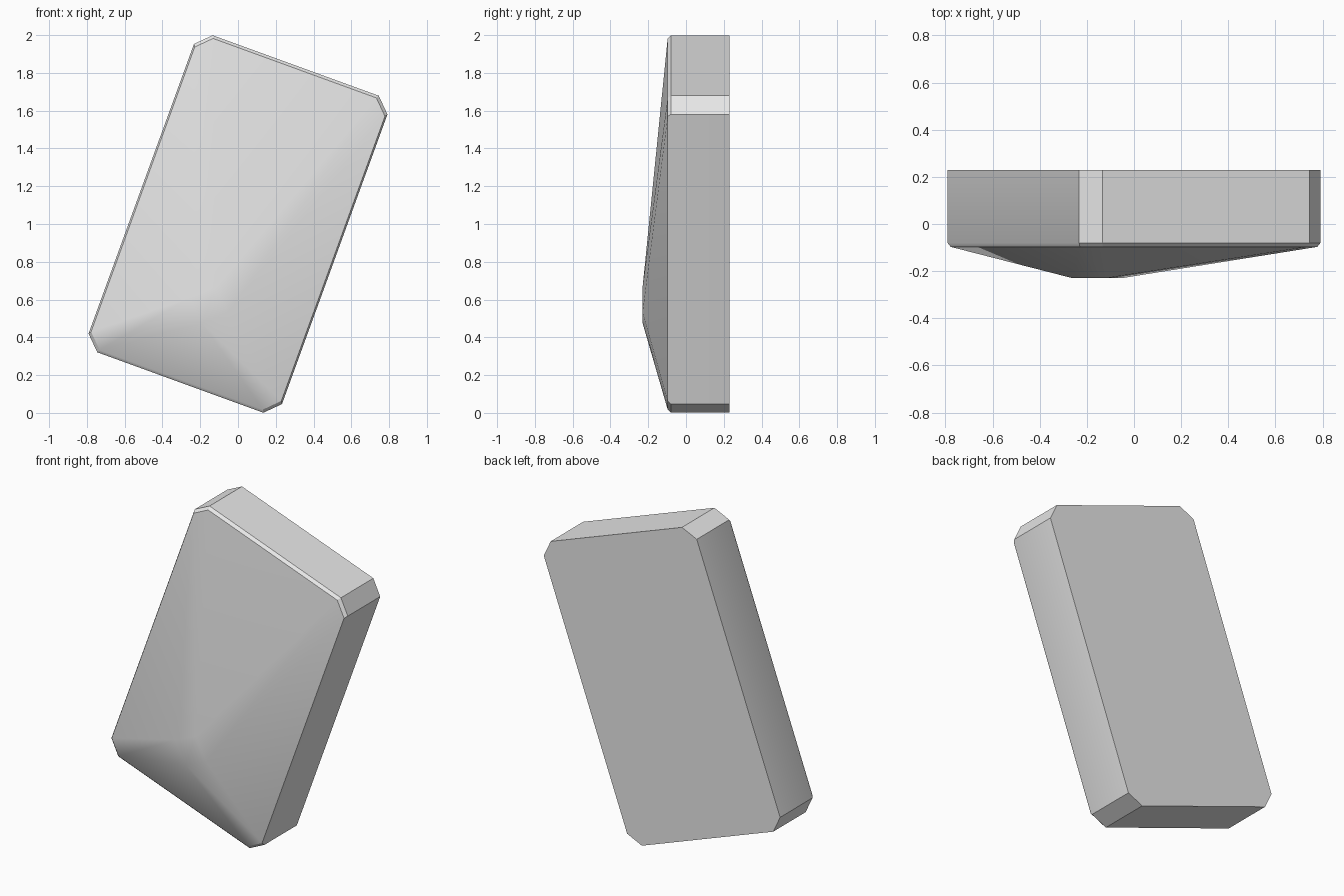
import bpy, bmesh, math
from mathutils import Matrix

cube = bpy.data.objects.get("Cube")
if cube:
    bpy.data.objects.remove(cube, do_unlink=True)

HALF_W, HALF_H, CHAMFER = 0.545, 0.893, 0.077
TILT = math.radians(20)
BACK, SHOULDER, RIM, PEAK = 0.23, -0.08, -0.097, -0.23

# Plain grey material
grey = bpy.data.materials.new("light grey")
grey.use_nodes = True
colour = (0.8, 0.8, 0.8, 1)
grey.diffuse_color = colour
grey.node_tree.nodes["Principled BSDF"].inputs["Base Color"].default_value = colour

bm = bmesh.new()


def outline(y, scale=1.0):
    """Rectangle with cut corners, two points for each corner."""
    ring = []
    for sx, sz in ((1, 1), (1, -1), (-1, -1), (-1, 1)):
        pair = [(sx * (HALF_W - CHAMFER), sz * HALF_H),
                (sx * HALF_W, sz * (HALF_H - CHAMFER))]
        if sx * sz < 0:
            pair.reverse()
        ring += [bm.verts.new((x * scale, y, z * scale)) for x, z in pair]
    return ring


def bridge(a, b):
    for i in range(len(a)):
        j = (i + 1) % len(a)
        bm.faces.new((a[i], a[j], b[j], b[i]))


# Slab with a narrow bevelled front rim
back, shoulder, rim = outline(BACK), outline(SHOULDER), outline(RIM, 0.983)
bm.faces.new(back)
bridge(back, shoulder)
bridge(shoulder, rim)

# Small diamond plateau, low on the front: top, right, bottom, left
peak_z = -0.458
diamond = [bm.verts.new((x, PEAK, peak_z + z))
           for x, z in ((0, 0.1), (0.11, 0), (0, -0.1), (-0.11, 0))]
bm.faces.new(diamond)

# Each side slopes to one diamond point, each cut corner to two
for i in range(4):
    a, b = rim[2 * i], rim[2 * i + 1]
    here, after = diamond[i], diamond[(i + 1) % 4]
    bm.faces.new((a, b, after, here))
    bm.faces.new((b, rim[(2 * i + 2) % 8], after))

# Lean the whole body and lift it to the ground
bm.transform(Matrix.Translation((0, 0, 1)) @ Matrix.Rotation(TILT, 4, 'Y'))
bmesh.ops.recalc_face_normals(bm, faces=bm.faces[:])

mesh = bpy.data.meshes.new("tilted_block")
bm.to_mesh(mesh)
bm.free()
mesh.materials.append(grey)
block = bpy.data.objects.new("tilted_block", mesh)
bpy.context.collection.objects.link(block)

# Smooth the front facets, keep the body edges sharp
bpy.ops.object.select_all(action='DESELECT')
block.select_set(True)
bpy.context.view_layer.objects.active = block
bpy.ops.object.shade_smooth_by_angle(angle=math.radians(30))
